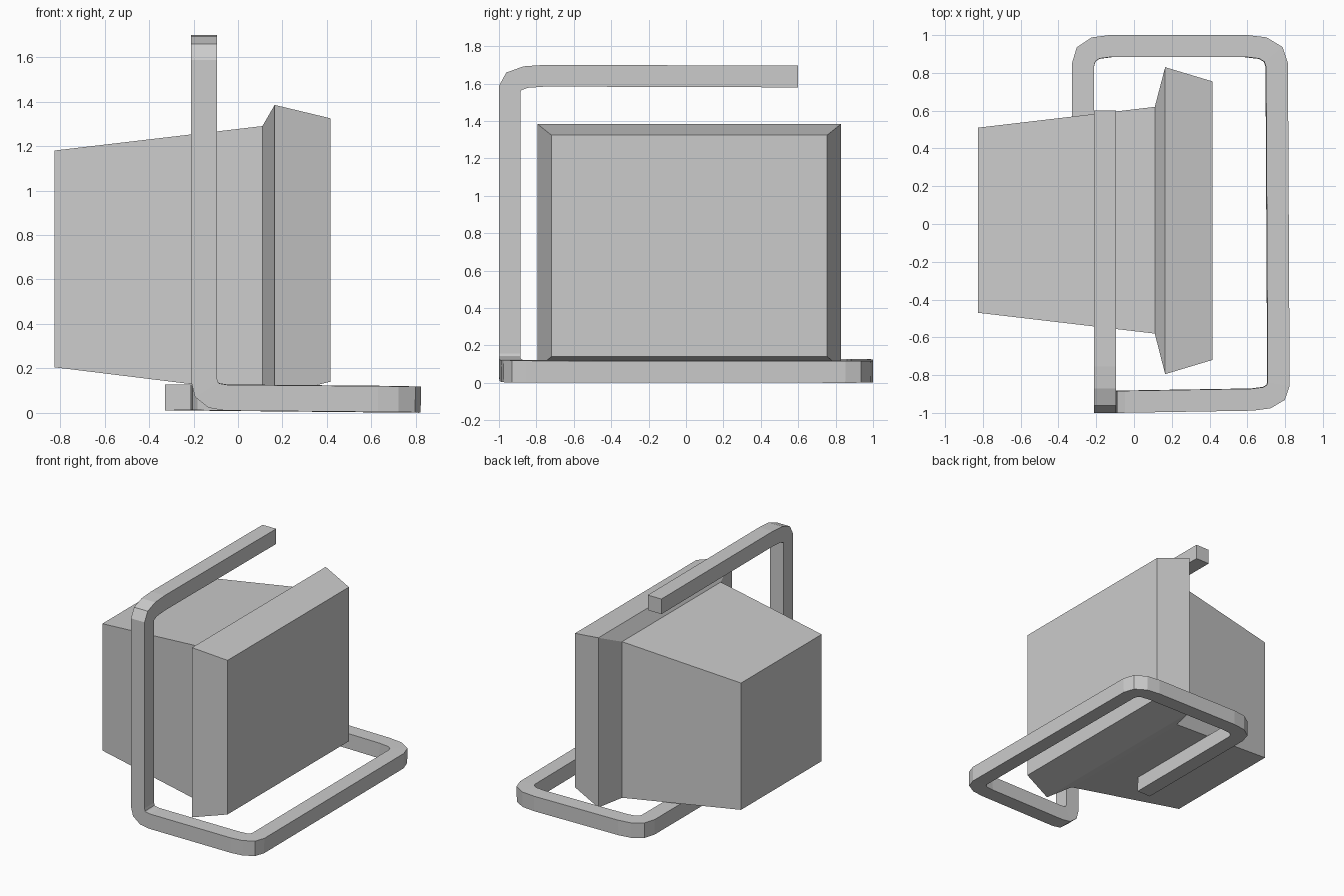
import bpy
import bmesh
from mathutils import Vector

if "Cube" in bpy.data.objects:
    bpy.data.objects.remove(bpy.data.objects["Cube"], do_unlink=True)

grey = bpy.data.materials.new("light grey")
grey.use_nodes = True
colour = (0.6, 0.6, 0.6, 1)
grey.diffuse_color = colour
grey.node_tree.nodes["Principled BSDF"].inputs["Base Color"].default_value = colour


def loft(name, rings):
    """Skin a row of four-cornered rings and cap both ends."""
    bm = bmesh.new()
    rows = [[bm.verts.new(p) for p in ring] for ring in rings]
    for a, b in zip(rows, rows[1:]):
        for i in range(4):
            j = (i + 1) % 4
            bm.faces.new((a[i], a[j], b[j], b[i]))
    bm.faces.new(rows[0][::-1])
    bm.faces.new(rows[-1])
    bmesh.ops.recalc_face_normals(bm, faces=bm.faces)
    mesh = bpy.data.meshes.new(name)
    bm.to_mesh(mesh)
    bm.free()
    mesh.materials.append(grey)
    obj = bpy.data.objects.new(name, mesh)
    bpy.context.collection.objects.link(obj)
    return obj


def section(x, y0, y1, z0, z1):
    return [(x, y0, z0), (x, y1, z0), (x, y1, z1), (x, y0, z1)]


def rounded_path(keys, cuts, steps=3):
    """Replace each inner corner by a short faceted curve."""
    path = [keys[0]]
    for before, corner, after, (c0, c1) in zip(keys, keys[1:], keys[2:], cuts):
        a = corner + (before - corner).normalized() * c0
        b = corner + (after - corner).normalized() * c1
        for i in range(steps + 1):
            t = i / steps
            path.append(a * (1 - t) ** 2 + corner * 2 * t * (1 - t) + b * t * t)
    return path + [keys[-1]]


def sweep_bar(name, path, ring):
    """Carry a square section along the path with mitred joints."""
    rings = [ring]
    for i in range(1, len(path)):
        direction = (path[i] - path[i - 1]).normalized()
        normal = direction
        if i < len(path) - 1:
            normal = direction + (path[i + 1] - path[i]).normalized()
        ring = [p + direction * ((path[i] - p).dot(normal) / direction.dot(normal))
                for p in ring]
        rings.append(ring)
    return loft(name, rings)


# Tapered casing with a flared, bevelled front rim
loft("casing", [
    section(-0.825, -0.47, 0.51, 0.205, 1.18),
    section(0.11, -0.58, 0.62, 0.09, 1.29),
    section(0.165, -0.795, 0.83, 0.08, 1.385),
    section(0.415, -0.72, 0.755, 0.14, 1.325),
])

# Square bar: upper arm, upright, then the loop lying on the ground
keys = [Vector(k) for k in (
    (-0.153, 0.6, 1.638), (-0.153, -0.942, 1.643), (-0.153, -0.942, 0.07),
    (0.765, -0.927, 0.062), (0.755, 0.942, 0.06), (-0.27, 0.942, 0.07),
    (-0.27, -0.21, 0.07))]
cuts = [(0.19, 0.07), (0.08, 0.1), (0.14, 0.08), (0.1, 0.165), (0.15, 0.1)]
half = 0.058
start = [keys[0] + Vector((sx * half, 0, sz * half))
         for sx, sz in ((-1, -1), (1, -1), (1, 1), (-1, 1))]
sweep_bar("bent_bar_stand", rounded_path(keys, cuts), start)
